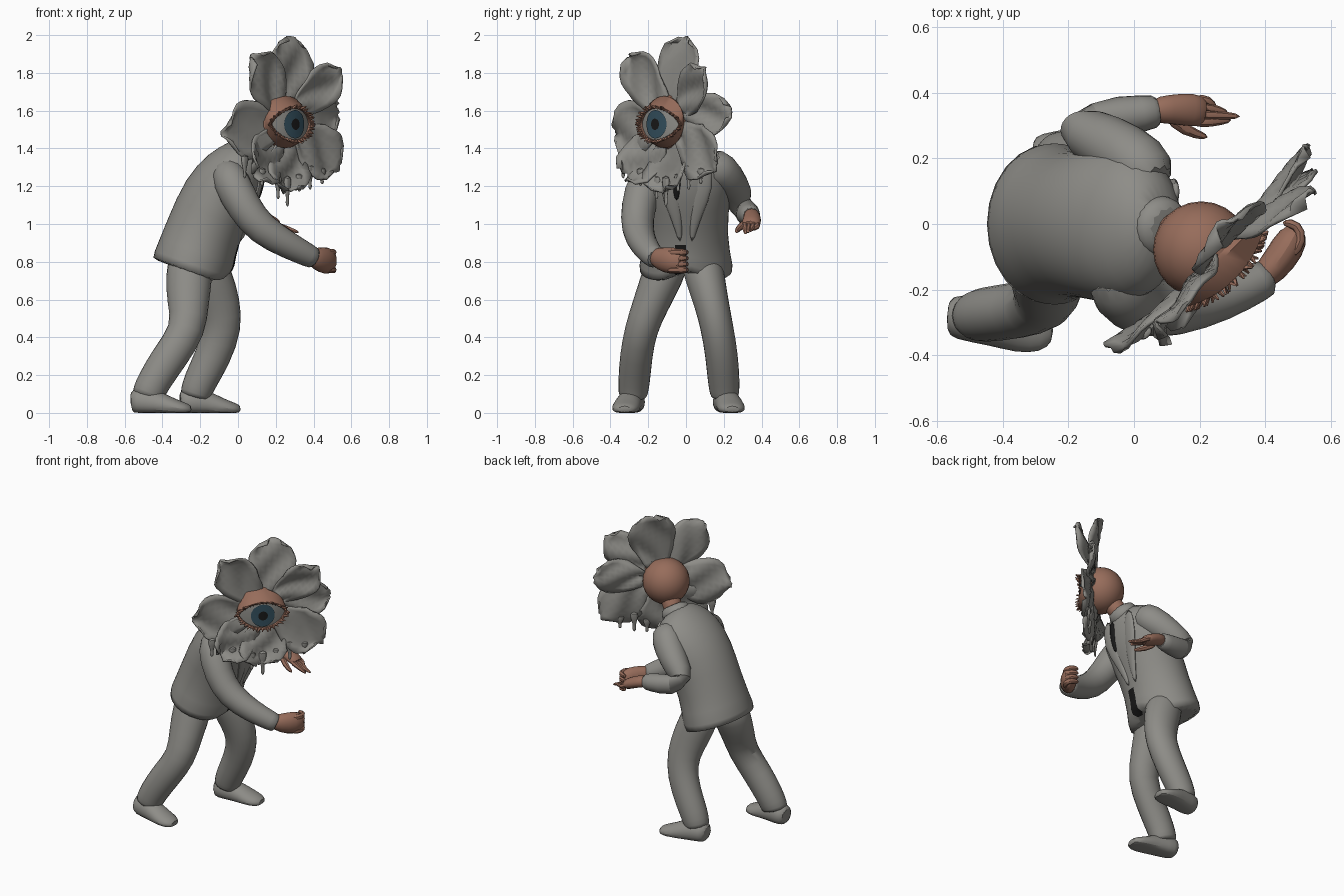
import bpy, bmesh, math, random
from mathutils import Vector

random.seed(4)
if "Cube" in bpy.data.objects:
    bpy.data.objects.remove(bpy.data.objects["Cube"])


def material(name, r, g, b):
    m = bpy.data.materials.new(name)
    m.use_nodes = True
    m.diffuse_color = (r, g, b, 1)
    bsdf = m.node_tree.nodes["Principled BSDF"]
    bsdf.inputs["Base Color"].default_value = (r, g, b, 1)
    bsdf.inputs["Roughness"].default_value = 0.9
    return m


GREY = material("cloth grey", 0.27, 0.265, 0.245)
SKIN = material("skin brown", 0.31, 0.152, 0.105)
BLUE = material("iris blue", 0.035, 0.082, 0.115)
BLACK = material("lining black", 0.01, 0.01, 0.01)


def finish(name, bm, mats, subdivide=0, thickness=0):
    bmesh.ops.recalc_face_normals(bm, faces=bm.faces)
    mesh = bpy.data.meshes.new(name)
    bm.to_mesh(mesh)
    bm.free()
    obj = bpy.data.objects.new(name, mesh)
    bpy.context.collection.objects.link(obj)
    for m in mats:
        mesh.materials.append(m)
    if subdivide:
        obj.modifiers.new("Round", "SUBSURF").levels = subdivide
        obj.modifiers["Round"].render_levels = subdivide
    if thickness:
        obj.modifiers.new("Thickness", "SOLIDIFY").thickness = thickness
    bpy.ops.object.select_all(action="DESELECT")
    obj.select_set(True)
    bpy.context.view_layer.objects.active = obj
    bpy.ops.object.shade_smooth_by_angle(angle=math.radians(45))


def add_loft(bm, rings, closed=True, caps=(True, True), rule=None):
    """Skin a list of point rows; rule(row, column) picks the material."""
    rows = [[bm.verts.new(p) for p in ring] for ring in rings]
    n = len(rows[0])
    for i in range(len(rows) - 1):
        for j in range(n if closed else n - 1):
            k = (j + 1) % n
            f = bm.faces.new((rows[i][j], rows[i][k], rows[i + 1][k], rows[i + 1][j]))
            f.material_index = rule(i, j) if rule else 0
    for wanted, row in zip(caps, (rows[0], rows[-1])):
        if wanted and closed:
            bm.faces.new(row)


def tube_rings(path, side, sides):
    """Ellipses along a path of (x, y, z, radius along side, other radius)."""
    pts = [Vector(p[:3]) for p in path]
    rings = []
    for i, p in enumerate(path):
        t = (pts[min(i + 1, len(pts) - 1)] - pts[max(i - 1, 0)]).normalized()
        a = Vector(side)
        a = (a - t * a.dot(t)).normalized()
        b = a.cross(t)
        angles = [math.tau * j / sides for j in range(sides)]
        rings.append([pts[i] + a * p[3] * math.cos(w) + b * p[-1] * math.sin(w) for w in angles])
    return rings


def tube(name, path, mat, side=(0, 1, 0), sides=12, floor=False):
    rings = tube_rings(path, side, sides)
    if floor:
        for ring in rings:
            for p in ring:
                p.z = max(p.z, 0)
    bm = bmesh.new()
    add_loft(bm, rings)
    finish(name, bm, [mat], subdivide=1)


# Jacket, leaning towards +x, its front hem cut away around a dark opening
rings = tube_rings([(-0.26, 0, 0.735, 0.255, 0.215), (-0.25, 0, 0.76, 0.255, 0.215),
                    (-0.19, 0, 0.95, 0.213, 0.2), (-0.1, 0, 1.15, 0.24, 0.205),
                    (-0.01, 0, 1.28, 0.245, 0.175), (0.05, 0, 1.365, 0.19, 0.12),
                    (0.09, 0, 1.41, 0.09, 0.08)], (0, 1, 0), 24)
for ring in rings[:2]:
    for p in ring[4:9]:
        lift = 0.08 * (1 - (p.y / 0.14) ** 2)
        p += Vector((lift * 0.4, 0, lift))
bm = bmesh.new()
add_loft(bm, rings, rule=lambda i, j: int(i < 2 and j == 6))
finish("jacket", bm, [GREY, BLACK], subdivide=1)
tube("collar", [(0.05, 0, 1.35, 0.11), (0.09, -0.01, 1.4, 0.095), (0.11, -0.015, 1.43, 0.08)], GREY)
tube("shirt_gap", [(0.145, -0.04, 1.33, 0.03, 0.015), (0.125, -0.05, 1.2, 0.025, 0.015),
                   (0.1, -0.05, 1.12, 0.012, 0.012)], BLACK, sides=8)
for label, s in (("left", 1), ("right", -1)):
    tube(label + "_lapel", [(0.13, s * 0.1, 1.36, 0.03, 0.015), (0.12, s * 0.1, 1.2, 0.06, 0.018),
                            (0.065, s * 0.05, 1.05, 0.035, 0.018), (0.01, s * 0.03, 0.9, 0.01, 0.012)],
         GREY, sides=8)

# Trouser legs and shoes
tube("rear_leg", [(-0.25, -0.08, 0.85, 0.12), (-0.26, -0.125, 0.72, 0.115, 0.13),
                  (-0.265, -0.185, 0.58, 0.1, 0.115), (-0.26, -0.24, 0.44, 0.09, 0.098),
                  (-0.36, -0.265, 0.3, 0.09, 0.1), (-0.45, -0.275, 0.16, 0.088, 0.092),
                  (-0.475, -0.28, 0.1, 0.08, 0.09), (-0.48, -0.28, 0.08, 0.075, 0.085)], GREY)
tube("front_leg", [(-0.2, 0.07, 0.85, 0.12), (-0.15, 0.1, 0.72, 0.11, 0.125),
                   (-0.1, 0.135, 0.58, 0.095, 0.12), (-0.08, 0.165, 0.45, 0.09, 0.108),
                   (-0.13, 0.19, 0.3, 0.09, 0.1), (-0.205, 0.2, 0.16, 0.088, 0.092),
                   (-0.225, 0.205, 0.1, 0.08, 0.085), (-0.23, 0.205, 0.08, 0.075, 0.08)], GREY)
for label, x, y, turn in (("rear", -0.57, -0.28, -0.045), ("front", -0.31, 0.205, 0.04)):
    tube(label + "_shoe", [(x, y, 0.055, 0.05, 0.055), (x + 0.03, y, 0.06, 0.075, 0.08),
                           (x + 0.14, y + turn * 0.5, 0.05, 0.07, 0.075),
                           (x + 0.22, y + turn * 0.8, 0.03, 0.08, 0.05),
                           (x + 0.29, y + turn, 0.02, 0.07, 0.035),
                           (x + 0.325, y + turn, 0.015, 0.035, 0.022)], GREY, floor=True)

# Sleeves
tube("right_sleeve", [(-0.07, -0.13, 1.31, 0.08), (-0.04, -0.215, 1.23, 0.105), (0.03, -0.255, 1.09, 0.095),
                      (0.12, -0.26, 0.97, 0.09), (0.27, -0.225, 0.885, 0.075),
                      (0.39, -0.17, 0.825, 0.062), (0.41, -0.16, 0.815, 0.058)], GREY)
tube("left_sleeve", [(0.06, 0.11, 1.33, 0.09), (0.02, 0.185, 1.29, 0.105), (-0.08, 0.25, 1.2, 0.09),
                     (-0.19, 0.295, 1.1, 0.085), (-0.13, 0.315, 1.06, 0.078),
                     (0.05, 0.34, 1.05, 0.055), (0.08, 0.345, 1.045, 0.05)], GREY, side=(0, 0, 1))

# Closed right hand
tube("right_palm", [(0.37, -0.18, 0.835, 0.04), (0.42, -0.14, 0.815, 0.065, 0.05),
                    (0.47, -0.07, 0.805, 0.08, 0.058), (0.5, -0.01, 0.8, 0.06, 0.04)],
     SKIN, side=(0, 0, 1), sides=10)
for i in range(4):
    z = 0.85 - i * 0.031
    tube(f"right_finger_{i + 1}", [(0.475, -0.1, z, 0.021), (0.515, -0.05, z, 0.021),
                                   (0.5, 0.0, z, 0.02), (0.45, 0.005, z, 0.015)],
         SKIN, side=(0, 0, 1), sides=6)

# Open left hand with its fingers held together
tube("left_palm", [(0.05, 0.345, 1.055, 0.04), (0.11, 0.35, 1.04, 0.046, 0.038),
                   (0.18, 0.348, 1.01, 0.054, 0.036), (0.22, 0.34, 0.99, 0.045, 0.026)], SKIN)
for i, reach in enumerate((0.3, 0.33, 0.29, 0.25)):
    y = 0.31 + i * 0.023
    tube(f"left_finger_{i + 1}", [(0.18, y, 1.005, 0.019), (0.23, y, 0.985, 0.019),
                                  (reach, 0.317 + i * 0.01, 0.945 + i * 0.008, 0.011)], SKIN, sides=6)
tube("left_thumb", [(0.1, 0.335, 1.02, 0.024), (0.15, 0.285, 0.985, 0.023), (0.23, 0.262, 0.955, 0.012)],
     SKIN, sides=6)

# Head, turned halfway between +x and -y
C = Vector((0.205, -0.078, 1.54))
U = Vector((1, 1, 0)).normalized()
N = Vector((1, -1, 0)).normalized()
UP = Vector((0, 0, 1))


def face_point(u, v, n):
    return C + U * u + UP * v + N * n


# Skull, cut open at the front to hold the eye
bm = bmesh.new()
bmesh.ops.create_uvsphere(bm, u_segments=24, v_segments=14, radius=0.147)
bmesh.ops.bisect_plane(bm, geom=bm.verts[:] + bm.edges[:] + bm.faces[:], plane_co=N * 0.05,
                       plane_no=N, clear_outer=True)
bmesh.ops.translate(bm, vec=C, verts=bm.verts)
finish("head", bm, [SKIN])
tube("neck", [(0.08, 0, 1.35, 0.065), (0.13, -0.03, 1.43, 0.06), (0.18, -0.06, 1.5, 0.07)], SKIN)

ANGLES = [math.tau * k / 32 for k in range(32)]


def almond(t, a, lift=0.0):
    u = 0.145 * t * math.cos(a)
    v = 0.085 * t * math.sin(a) * abs(math.sin(a)) ** 0.4
    return face_point(u + 0.01, v - 0.012, 0.125 - 2.0 * u * u - v * v + lift)


def disc(name, radius, lift, mat):
    bm = bmesh.new()
    rings = []
    for t in (1, 0.6, 0.2):
        r = radius * t
        rings.append([face_point(0.01 + r * math.cos(a), r * math.sin(a) - 0.012,
                                 0.125 + lift - 1.5 * (r * math.cos(a)) ** 2) for a in ANGLES])
    add_loft(bm, rings, caps=(False, True))
    finish(name, bm, [mat])


# Eyeball, iris, pupil and lids
bm = bmesh.new()
add_loft(bm, [[almond(t, a) for a in ANGLES] for t in (1, 0.7, 0.4, 0.1)], caps=(False, True))
finish("eyeball", bm, [GREY])
disc("iris", 0.075, 0.004, BLUE)
disc("pupil", 0.03, 0.008, BLACK)

bm = bmesh.new()
brow = [[face_point(0.01 + 0.15 * math.cos(a), 0.137 * math.sin(a), 0.065) for a in ANGLES],
        [face_point(0.137 * math.cos(a), 0.137 * math.sin(a), 0.04) for a in ANGLES]]
add_loft(bm, [[almond(0.98, a, -0.01) for a in ANGLES], [almond(1.0, a, 0.016) for a in ANGLES],
              [almond(1.12, a, 0.02) for a in ANGLES]] + brow, caps=(False, False))
finish("eyelids", bm, [SKIN])

bm = bmesh.new()
for k in range(44):
    a = math.tau * k / 44
    base, tip = almond(1.02, a, 0.012), almond(random.uniform(1.12, 1.25), a + random.uniform(-0.1, 0.1), 0.04)
    add_loft(bm, tube_rings([(*base, 0.009), (*tip, 0.003)], N, 4))
finish("eyelashes", bm, [SKIN])


# Petals: angle, length, half width, forward bend, raggedness
def petal(name, degrees, length, width, bend, ragged):
    th = math.radians(degrees)
    rows = []
    for i in range(11):
        s = i / 10
        half = width * (0.4 + 0.6 * math.sin(s * 2)) * math.sqrt(1 - 0.9 * s ** 6)
        row = []
        for j in range(9):
            w = j / 4 - 1
            r = 0.09 + (length - 0.09) * s * (1 - 0.08 * w * w) + random.uniform(-ragged, ragged) * s
            side = half * w + random.uniform(-ragged, ragged) * 0.5
            n = 0.04 + bend * s * s + 0.04 * w * w * s + 0.012 * math.sin(8 * s + 4 * w + th)
            row.append(face_point(0.04 + r * math.cos(th) - side * math.sin(th),
                                  r * math.sin(th) + side * math.cos(th), n))
        rows.append(row)
    bm = bmesh.new()
    add_loft(bm, rows, closed=False)
    finish(name, bm, [GREY], thickness=0.012)


PETALS = [(82, 0.46, 0.155, -0.05, 0.006), (129, 0.46, 0.145, 0.02, 0.006), (188, 0.46, 0.17, -0.04, 0.006),
          (225, 0.41, 0.14, 0.05, 0.014), (266, 0.37, 0.155, 0.03, 0.016), (325, 0.44, 0.16, 0.01, 0.012),
          (8, 0.42, 0.12, -0.04, 0.006), (41, 0.43, 0.125, 0.06, 0.006)]
for k, spec in enumerate(PETALS):
    petal(f"petal_{k + 1}", *spec)

# Melting drips hanging from the lower petals: sideways place, start height, length
DRIPS = [(-0.3, -0.17, 0.13), (-0.17, -0.24, 0.1), (-0.05, -0.28, 0.13), (0.02, -0.28, 0.17),
         (0.11, -0.27, 0.1), (0.19, -0.22, 0.14), (0.28, -0.24, 0.09)]
for k, (u, v, drop) in enumerate(DRIPS):
    top = face_point(u, v, 0.06)
    profile = ((0, 0.04), (0.45, 0.022), (0.72, 0.008), (0.88, 0.017), (1, 0.003))
    tube(f"drip_{k + 1}", [(top.x, top.y, top.z - drop * t, r, r * 0.6) for t, r in profile],
         GREY, side=U, sides=6)
